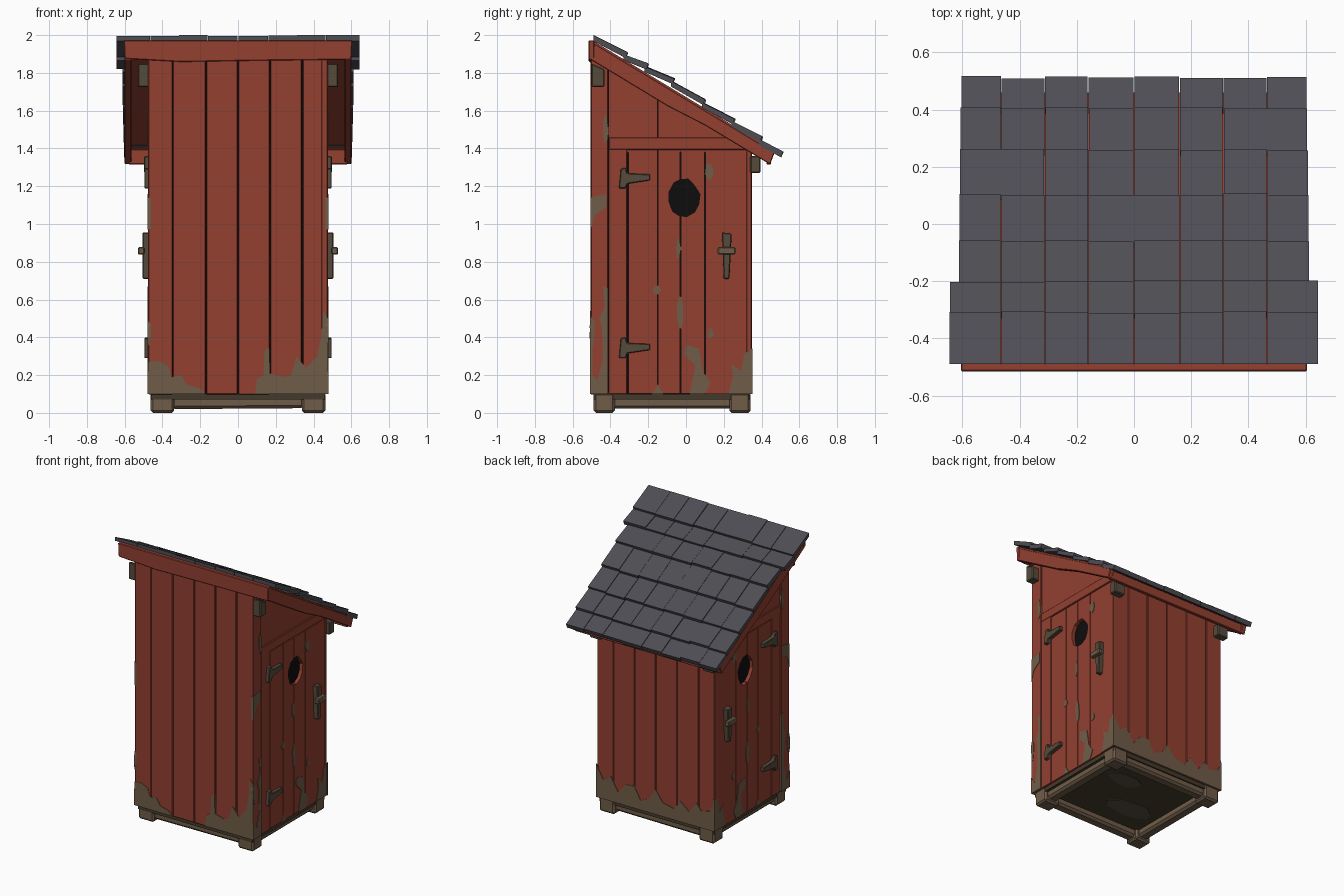
import bpy, bmesh, math, random

if "Cube" in bpy.data.objects:
    bpy.data.objects.remove(bpy.data.objects["Cube"])
random.seed(4)

def mat(name, r, g, b):
    m = bpy.data.materials.new(name)
    m.diffuse_color = (r, g, b, 1)
    m.use_nodes = True
    m.node_tree.nodes["Principled BSDF"].inputs["Base Color"].default_value = m.diffuse_color
    return m

RED = mat("red paint", 0.29, 0.05, 0.03)
WOOD = mat("bare wood", 0.16, 0.108, 0.066)
TIMBER = mat("dark timber", 0.092, 0.07, 0.045)
FLOOR = mat("floor brown", 0.06, 0.042, 0.025)
SLATE = mat("slate", 0.075, 0.075, 0.088)
BLACK = mat("dark inside", 0.004, 0.004, 0.004)

def jit(a):
    return random.uniform(-a, a)

def U(y):
    """underside of the roof"""
    return 1.955 - 0.605 * (y + 0.5)

def add_prism(bm, pts, axis, a, b):
    """extrude a 2D outline along an axis from a to b"""
    def place(p, d):
        return {'x': (d, p[0], p[1]), 'y': (p[0], d, p[1]), 'z': (p[0], p[1], d)}[axis]
    lo = [bm.verts.new(place(p, a)) for p in pts]
    hi = [bm.verts.new(place(p, b)) for p in pts]
    n = len(pts)
    bm.faces.new(lo)
    bm.faces.new(hi[::-1])
    for i in range(n):
        bm.faces.new((lo[i], hi[i], hi[(i + 1) % n], lo[(i + 1) % n]))

def finish(bm, name, material, bevel=0):
    bmesh.ops.recalc_face_normals(bm, faces=bm.faces[:])
    me = bpy.data.meshes.new(name)
    bm.to_mesh(me)
    bm.free()
    ob = bpy.data.objects.new(name, me)
    bpy.context.collection.objects.link(ob)
    me.materials.append(material)
    if bevel:
        m = ob.modifiers.new("bevel", 'BEVEL')
        m.width, m.segments = bevel, 1
    return ob

def prisms(name, polys, axis, a, b, material, bevel=0, wobble=0):
    bm = bmesh.new()
    for p in polys:
        add_prism(bm, p, axis, a, b + jit(wobble))
    return finish(bm, name, material, bevel)

def rect(x0, x1, z0, z1, z2=None):
    return [(x0, z0), (x1, z0), (x1, z1 if z2 is None else z2), (x0, z1)]

def planks(edges, z0, top, gap=0.0025):
    return [rect(a + gap + jit(.001), b - gap + jit(.001), z0 + jit(.003), top(a), top(b))
            for a, b in zip(edges, edges[1:])]

def blob(cx, cz, w, h, n=9):
    out = []
    for i in range(n):
        t, k = 2 * math.pi * i / n, random.uniform(.75, 1.1)
        out.append((cx + w / 2 * k * math.cos(t), cz + h / 2 * k * math.sin(t)))
    return out

def skirt(tops, base=0.1):
    """peeled strip along the bottom edge under a line of heights"""
    return [(tops[0][0], base)] + tops + [(tops[-1][0], base)]

# dark core behind the boards
prisms("inner_core", [[(-.48, .1), (.325, .1), (.325, U(.325)), (-.48, U(-.48))]],
       'x', -.445, .445, BLACK)

# front and back board walls
bounds = [-.475, -.345, -.17, 0, .17, .34, .475]
prisms("front_boards", planks(bounds, .1, lambda x: 1.94), 'y', -.475, -.504, RED, .003, .0015)
prisms("back_boards", planks(bounds, .1, lambda x: 1.44), 'y', .32, .348, RED, .003, .0015)

# peeled paint on front and back
prisms("front_peeling", [
    skirt([(-.477, .27), (-.42, .275), (-.37, .25), (-.355, .19), (-.30, .2), (-.27, .15), (-.2, .13), (-.17, .1)]),
    skirt([(.09, .1), (.1, .18), (.135, .2), (.14, .33), (.165, .35), (.17, .21), (.24, .19), (.28, .2),
           (.31, .3), (.36, .24), (.42, .3), (.44, .4), (.45, .54), (.477, .5)]),
    blob(-.21, 1.865, .06, .025)], 'y', -.495, -.5075, WOOD)
prisms("back_peeling", [
    skirt([(-.477, .32), (-.44, .24), (-.37, .22), (-.33, .27), (-.27, .19), (-.2, .25), (-.15, .18), (-.06, .2),
           (0, .28), (.05, .2), (.12, .17), (.17, .26), (.24, .25), (.3, .18), (.36, .28), (.42, .24), (.477, .34)])],
       'y', .34, .3515, WOOD)

for s, side in ((1, "right"), (-1, "left")):
    # side frame: corner board, narrow jamb, gable, header
    prisms(side + "_corner_board", [rect(-.504, -.412, .1, U(-.504), U(-.412))], 'x', s * .44, s * .476, RED, .004)
    prisms(side + "_jamb_board", [rect(-.41, -.312, .1, 1.4)], 'x', s * .44, s * .472, RED, .003)
    prisms(side + "_gable_boards", planks([-.412, -.15, .1, .345], 1.38, U, .001), 'x', s * .44, s * .464, RED)
    prisms(side + "_header_board", [rect(-.41, .33, 1.392, 1.458)], 'x', s * .44, s * .474, RED, .004)

    # door boards with a rough oval hole
    door = prisms(side + "_door", planks([-.308, -.15, -.03, .1, .348], .1, lambda y: 1.387),
                  'x', s * .442, s * .47, RED, 0, .001)
    cut = prisms("hole_cutter", [[(-.012 + (.083 + jit(.005)) * math.cos(i * math.pi / 6 + .2),
                                   1.137 + (.103 + jit(.006)) * math.sin(i * math.pi / 6 + .2)) for i in range(12)]],
                 'x', s * .4, s * .52, BLACK)
    cut.hide_render = True
    m = door.modifiers.new("hole", 'BOOLEAN')
    m.object, m.operation, m.solver = cut, 'DIFFERENCE', 'EXACT'
    bpy.context.view_layer.objects.active = door
    bpy.ops.object.modifier_apply(modifier="hole")
    bpy.data.objects.remove(cut)

    # peeled paint on the sides
    prisms(side + "_door_peeling", [
        skirt([(.225, .1), (.25, .2), (.24, .26), (.29, .22), (.31, .32), (.35, .33)]),
        [(.02, .1), (.1, .1), (.13, .16), (.09, .22), (.07, .34), (.0, .36), (-.01, .31), (.05, .25)],
        skirt([(-.18, .1), (-.15, .15), (-.12, .1)]),
        blob(.12, 1.28, .05, .1), blob(-.04, .87, .03, .13), blob(-.155, .65, .04, .05),
        blob(-.03, .53, .04, .17), blob(.13, .42, .03, .06)], 'x', s * .46, s * .4735, WOOD)
    prisms(side + "_corner_peeling", [
        skirt([(-.507, .22), (-.47, .17), (-.44, .28), (-.445, .45), (-.46, .5), (-.43, .56), (-.44, .67),
               (-.412, .66), (-.412, .3)]),
        [(-.506, .97), (-.48, 1.05), (-.42, 1.09), (-.42, 1.16), (-.506, 1.14)],
        blob(-.495, .43, .03, .16), blob(-.425, 1.5, .03, .16)], 'x', s * .46, s * .479, WOOD)

    # hinges and latch
    for z in (1.243, .345):
        prisms(side + "_hinge", [[(-.355, z - .055), (-.32, z - .055), (-.31, z - .03), (-.19, z - .012),
                                  (-.19, z + .02), (-.31, z + .025), (-.32, z + .055), (-.345, z + .05)]],
               'x', s * .465, s * .496, TIMBER, .004)
    prisms(side + "_handle", [[(.2, .71), (.23, .71), (.242, .95), (.19, .955)]], 'x', s * .465, s * .506, TIMBER, .005)
    prisms(side + "_latch_bar", [rect(.168, .262, .838, .878)], 'x', s * .495, s * .53, WOOD, .006)

    # roof beam ends
    prisms(side + "_front_beam_end", [rect(-.5, -.432, 1.725, 1.85, 1.82)], 'x', s * .44, s * .53, TIMBER, .006)
    prisms(side + "_back_beam_end", [rect(.34, .395, 1.27, 1.36)], 'x', s * .41, s * .498, TIMBER, .006)

    # sloping rake board
    prisms(side + "_rake_board", [[(-.505, 1.87), (-.1, 1.625), (.1, 1.522), (.445, 1.315), (.468, 1.375),
                                   (.46, U(.46) + .01), (-.505, U(-.505) + .01)]],
           'x', s * .565, s * .6, RED, .004)

# roof deck and end fascias
prisms("roof_deck", [[(-.49, U(-.49)), (.46, U(.46)), (.46, U(.46) + .02), (-.49, U(-.49) + .02)]],
       'x', -.598, .598, RED)
prisms("front_fascia", [[(-.6, 1.875), (-.3, 1.858), (.1, 1.865), (.6, 1.87), (.605, 1.972), (-.605, 1.972)]],
       'y', -.485, -.515, RED, .004)
prisms("back_fascia", [rect(-.58, .58, 1.315, 1.395)], 'y', .425, .45, RED, .004)

# slate shingles in overlapping rows, each lower edge standing proud
rows = [(-.49, 2.022), (-.31, 1.908), (-.2, 1.848), (-.06, 1.77), (.105, 1.657),
        (.26, 1.556), (.405, 1.461), (.513, 1.382)]
bm = bmesh.new()
for k, ((y0, z0), (y1, z1)) in enumerate(zip(rows, rows[1:])):
    w = .645 if y1 < -.15 else .617 - .002 * k
    cols = [-w, -.465, -.312, -.16, 0, .16, .312, .465, w]
    for a, b in zip(cols, cols[1:]):
        e, d = jit(.004), jit(.003)
        ya, za = y0 - (.02 if k else 0), z0 - (.012 if k else .024)
        add_prism(bm, [(ya, za + d), (y1 + e, z1 - .6 * e + d), (y1 + e - .012, z1 - .6 * e - .028), (ya, za - .03)],
                  'x', a + .001 + jit(.001), b - .001 + jit(.001))
finish(bm, "roof_shingles", SLATE)

# floor, base rails and corner feet
prisms("floor_panel", [rect(-.46, .46, -.49, .335)], 'z', .07, .101, FLOOR)
prisms("floor_bare_patches", [blob(-.1, -.2, .4, .2), blob(.15, .08, .3, .16)], 'z', .066, .075, TIMBER)
for y in (-.435, .285):
    prisms("cross_rail", [[(-.35, .02), (.35, .025), (.35, .1), (-.35, .1)]], 'y', y - .04, y + .04, WOOD, .015)
for x in (-.4, .4):
    prisms("side_rail", [rect(-.4, .25, .022, .1)], 'x', x - .04, x + .04, WOOD, .015)
    for y in (-.433, .285):
        prisms("corner_foot", [rect(x - .062, x + .062, y - .056, y + .056)], 'z', 0, .108, WOOD, .012)
